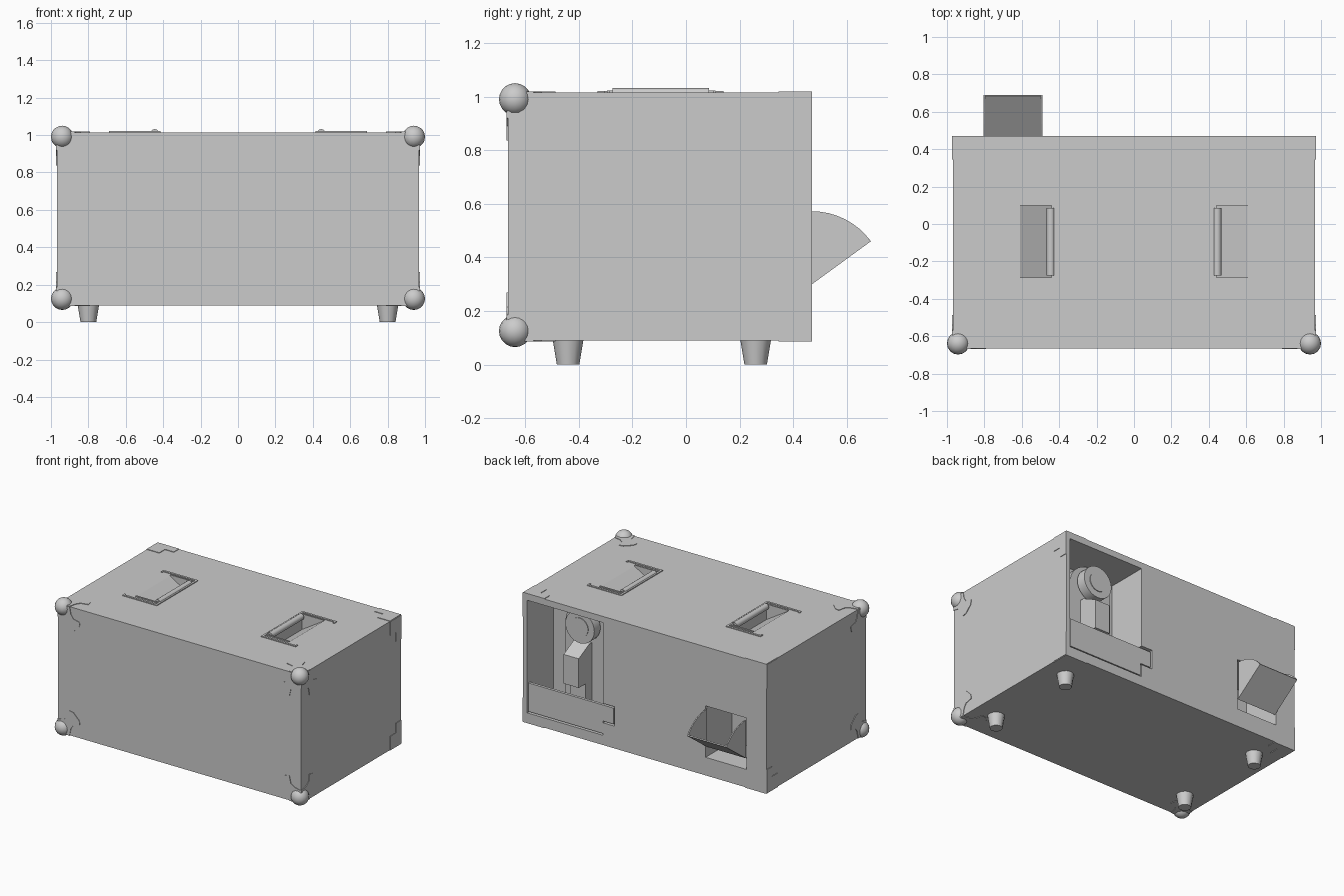
import bpy, bmesh, math
from mathutils import Matrix

if "Cube" in bpy.data.objects:
    bpy.data.objects.remove(bpy.data.objects["Cube"])

X, YF, YB, Z0, Z1 = 0.968, -0.665, 0.47, 0.09, 1.015


def finish(name, bm):
    bmesh.ops.recalc_face_normals(bm, faces=bm.faces[:])
    me = bpy.data.meshes.new(name)
    bm.to_mesh(me)
    bm.free()
    ob = bpy.data.objects.new(name, me)
    bpy.context.collection.objects.link(ob)
    return ob


def prism(name, pts, axis, lo, hi):
    """Extrude a 2D outline along an axis; outline is (y,z), (x,z) or (x,y)."""
    bm = bmesh.new()

    def place(p, t):
        return {'x': (t, p[0], p[1]), 'y': (p[0], t, p[1]), 'z': (p[0], p[1], t)}[axis]
    a = [bm.verts.new(place(p, lo)) for p in pts]
    b = [bm.verts.new(place(p, hi)) for p in pts]
    bm.faces.new(a)
    bm.faces.new(b)
    n = len(pts)
    for i in range(n):
        j = (i + 1) % n
        bm.faces.new((a[i], a[j], b[j], b[i]))
    return finish(name, bm)


def box(name, x0, x1, y0, y1, z0, z1):
    return prism(name, [(x0, y0), (x1, y0), (x1, y1), (x0, y1)], 'z', z0, z1)


def cylinder(name, r1, r2, loc, depth, axis='z', n=24):
    bm = bmesh.new()
    bmesh.ops.create_cone(bm, cap_ends=True, segments=n, radius1=r1, radius2=r2, depth=depth)
    if axis == 'y':
        bm.transform(Matrix.Rotation(-math.pi / 2, 4, 'X'))
    bm.transform(Matrix.Translation(loc))
    return finish(name, bm)


def smooth(ob):
    bpy.ops.object.select_all(action='DESELECT')
    ob.select_set(True)
    bpy.context.view_layer.objects.active = ob
    bpy.ops.object.shade_smooth_by_angle(angle=math.radians(40))


def cut(target, cutter):
    m = target.modifiers.new("cut", 'BOOLEAN')
    m.operation, m.solver, m.object = 'DIFFERENCE', 'EXACT', cutter
    bpy.context.view_layer.objects.active = target
    bpy.ops.object.modifier_apply(modifier=m.name)
    bpy.data.objects.remove(cutter)


# cabinet with rear openings and wedge-shaped handle pockets
body = box("cabinet", -X, X, YF, YB, Z0, Z1)
cut(body, box("cutter_bay", 0.33, 0.935, 0.17, 0.6, 0.16, 0.97))
cut(body, box("cutter_tab", 0.24, 0.40, 0.44, 0.6, 0.25, 0.39))
cut(body, box("cutter_chute", -0.81, -0.485, 0.17, 0.6, 0.22, 0.59))
for s in (-1, 1):
    pocket = [(s * 0.44, 1.1), (s * 0.44, 0.91), (s * 0.61, Z1), (s * 0.61, 1.1)]
    cut(body, prism("cutter_pocket", pocket, 'y', -0.285, 0.10))

for s in (-1, 1):
    side = "right" if s > 0 else "left"
    # handle: C-shaped rim, thin inner lip and rounded grip bar
    rim = [(.69, .14), (.415, .14), (.415, -.33), (.69, -.33), (.69, -.305), (.68, -.305),
           (.68, -.315), (.43, -.315), (.43, .125), (.68, .125), (.68, .11), (.69, .11)]
    prism(f"{side}_handle_rim", [(s * x, y) for x, y in rim], 'z', 1.005, 1.021)
    lip = [(.61, .11), (.435, .11), (.435, -.295), (.61, -.295), (.61, -.285), (.442, -.285),
           (.442, .10), (.61, .10)]
    prism(f"{side}_handle_lip", [(s * x, y) for x, y in lip], 'z', 1.005, 1.022)
    smooth(cylinder(f"{side}_handle_grip", .022, .022, (s * .445, -.095, 1.01), .36, 'y', 16))

    # feet
    for y in (-0.44, 0.26):
        smooth(cylinder(f"{side}_foot", .042, .057, (s * .80, y, .045), .09, 'z', 12))

    for up in (-1, 1):
        level = "top" if up > 0 else "bottom"
        zc = Z1 if up > 0 else Z0
        # front ball corner
        bm = bmesh.new()
        bmesh.ops.create_uvsphere(bm, u_segments=16, v_segments=10, radius=.06)
        bm.transform(Matrix.Translation((s * .94, -.638, zc - up * (.025 if up > 0 else .035))))
        smooth(finish(f"{level}_{side}_ball_corner", bm))
        # leaf-shaped flanges on the three faces of the front corner
        leaf = [(0, 0), (.095, 0), (.105, .05), (.125, .08), (.178, .092), (.172, .125),
                (.125, .172), (.092, .178), (.08, .125), (.05, .105), (0, .095)]
        t = .004
        prism(f"{level}_{side}_side_flange", [(YF + u, zc - up * v) for u, v in leaf],
              'x', s * (X - t), s * (X + t))
        prism(f"{level}_{side}_front_flange", [(s * (X - u), zc - up * v) for u, v in leaf],
              'y', YF - t, YF + t)
        prism(f"{level}_{side}_flat_flange", [(s * (X - u), YF + v) for u, v in leaf],
              'z', zc - t, zc + t)
        # stepped plates on the rear corner
        step = [(0, 0), (.17, 0), (.17, .06), (.10, .06), (.10, .125), (0, .125)]
        prism(f"{level}_{side}_rear_flat_plate", [(s * (X - u), YB - v) for u, v in step],
              'z', zc - t, zc + t)
        prism(f"{level}_{side}_rear_side_plate", [(YB - v, zc - up * u) for u, v in step],
              'x', s * (X - t), s * (X + t))

# rear bay: low panel with side tab
prism("bay_panel", [(.93, .375), (.25, .375), (.25, .26), (.335, .26), (.335, .17), (.93, .17)],
      'y', .445, .465)
# arched backing plate
arch = [(.43, .17), (.77, .17)]
arch += [(.6 + .17 * math.cos(math.pi * i / 16), .79 + .17 * math.sin(math.pi * i / 16))
         for i in range(17)]
smooth(prism("arched_plate", arch, 'y', .16, .27))
# dial with stem and face ring
smooth(cylinder("dial_stem", .075, .075, (.6, .24, .82), .16, 'y'))
smooth(cylinder("dial", .115, .115, (.6, .315, .82), .07, 'y', 32))
smooth(cylinder("dial_face", .068, .068, (.6, .32, .82), .07, 'y', 32))
# spout with sloping top and cut-away underside
spout = [(.25, .17), (.42, .17), (.42, .28), (.34, .28), (.34, .42), (.42, .42),
         (.42, .63), (.30, .69), (.25, .69)]
prism("spout", spout, 'x', .56, .68)

# tilt-out rear chute: two sector sides and a sloping tray
R, a0 = .272, math.atan2(.16, .22)
arc = [(.47 + R * math.cos(a0 + (math.pi / 2 - a0) * i / 8),
        .30 + R * math.sin(a0 + (math.pi / 2 - a0) * i / 8)) for i in range(9)]
for name, x0 in (("chute_left_side", -.805), ("chute_right_side", -.498)):
    prism(name, [(.47, .30)] + arc, 'x', x0, x0 + .008)
prism("chute_tray", [(.465, .296), (.69, .46), (.685, .467), (.46, .304)], 'x', -.805, -.49)
